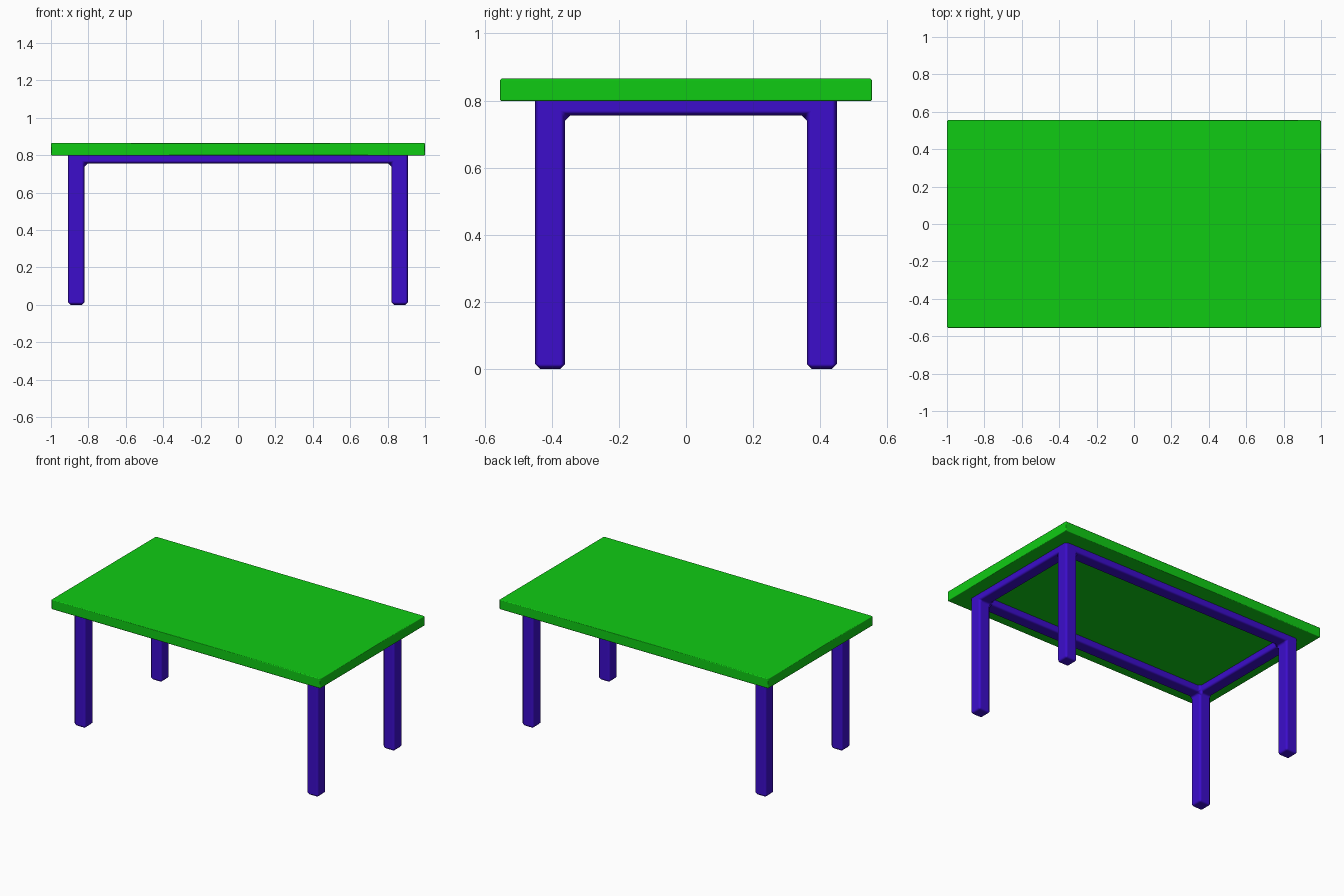
import bpy, bmesh

if "Cube" in bpy.data.objects:
    bpy.data.objects.remove(bpy.data.objects["Cube"])


def material(name, color):
    mat = bpy.data.materials.new(name)
    mat.diffuse_color = (*color, 1)
    mat.use_nodes = True
    mat.node_tree.nodes["Principled BSDF"].inputs["Base Color"].default_value = mat.diffuse_color
    return mat


def finish(name, bm, mat, bevel):
    """Turn a bmesh into a softly bevelled, coloured object."""
    bmesh.ops.recalc_face_normals(bm, faces=bm.faces)
    mesh = bpy.data.meshes.new(name)
    bm.to_mesh(mesh)
    bm.free()
    mesh.materials.append(mat)
    mesh.shade_smooth()
    obj = bpy.data.objects.new(name, mesh)
    bpy.context.collection.objects.link(obj)
    mod = obj.modifiers.new("soft_edges", 'BEVEL')
    mod.width = bevel
    mod.segments = 1
    mod.limit_method = 'ANGLE'
    mod.harden_normals = True
    return obj


def extrude_down(bm, faces, depth):
    """Extrude a face region straight down and return the new faces."""
    geom = bmesh.ops.extrude_face_region(bm, geom=faces)['geom']
    verts = [g for g in geom if isinstance(g, bmesh.types.BMVert)]
    bmesh.ops.translate(bm, verts=verts, vec=(0, 0, -depth))
    return [g for g in geom if isinstance(g, bmesh.types.BMFace)]


green = material("green", (0.005, 0.6, 0.007))
violet = material("violet", (0.045, 0.004, 0.6))

# Tabletop slab
bm = bmesh.new()
bmesh.ops.create_cube(bm, size=1)
bmesh.ops.scale(bm, verts=bm.verts, vec=(2.0, 1.11, 0.067))
bmesh.ops.translate(bm, verts=bm.verts, vec=(0, 0, 0.8315))
finish("tabletop", bm, green, 0.005)

# Rail ring with legs drawn down from its corners; its top is sunk into the slab
FRAME_TOP, RAIL_BOTTOM = 0.82, 0.755
xs = (-0.91, -0.82, 0.82, 0.91)
ys = (-0.45, -0.36, 0.36, 0.45)
bm = bmesh.new()
grid = [[bm.verts.new((x, y, FRAME_TOP)) for y in ys] for x in xs]
ring = [bm.faces.new((grid[i][j], grid[i + 1][j], grid[i + 1][j + 1], grid[i][j + 1]))
        for i in range(3) for j in range(3) if (i, j) != (1, 1)]
# Keep the top faces so the frame is closed
top_copy = bmesh.ops.duplicate(bm, geom=ring)['geom']
lower = extrude_down(bm, [f for f in top_copy if isinstance(f, bmesh.types.BMFace)],
                     FRAME_TOP - RAIL_BOTTOM)
bmesh.ops.remove_doubles(bm, verts=bm.verts, dist=0.0001)
corners = [f for f in bm.faces
           if abs(f.calc_center_median().z - RAIL_BOTTOM) < 0.001
           and abs(f.calc_center_median().x) > 0.8
           and abs(f.calc_center_median().y) > 0.35]
for face in corners:
    extrude_down(bm, [face], RAIL_BOTTOM)
    if face.is_valid:
        bm.faces.remove(face)
finish("leg_frame", bm, violet, 0.015)
